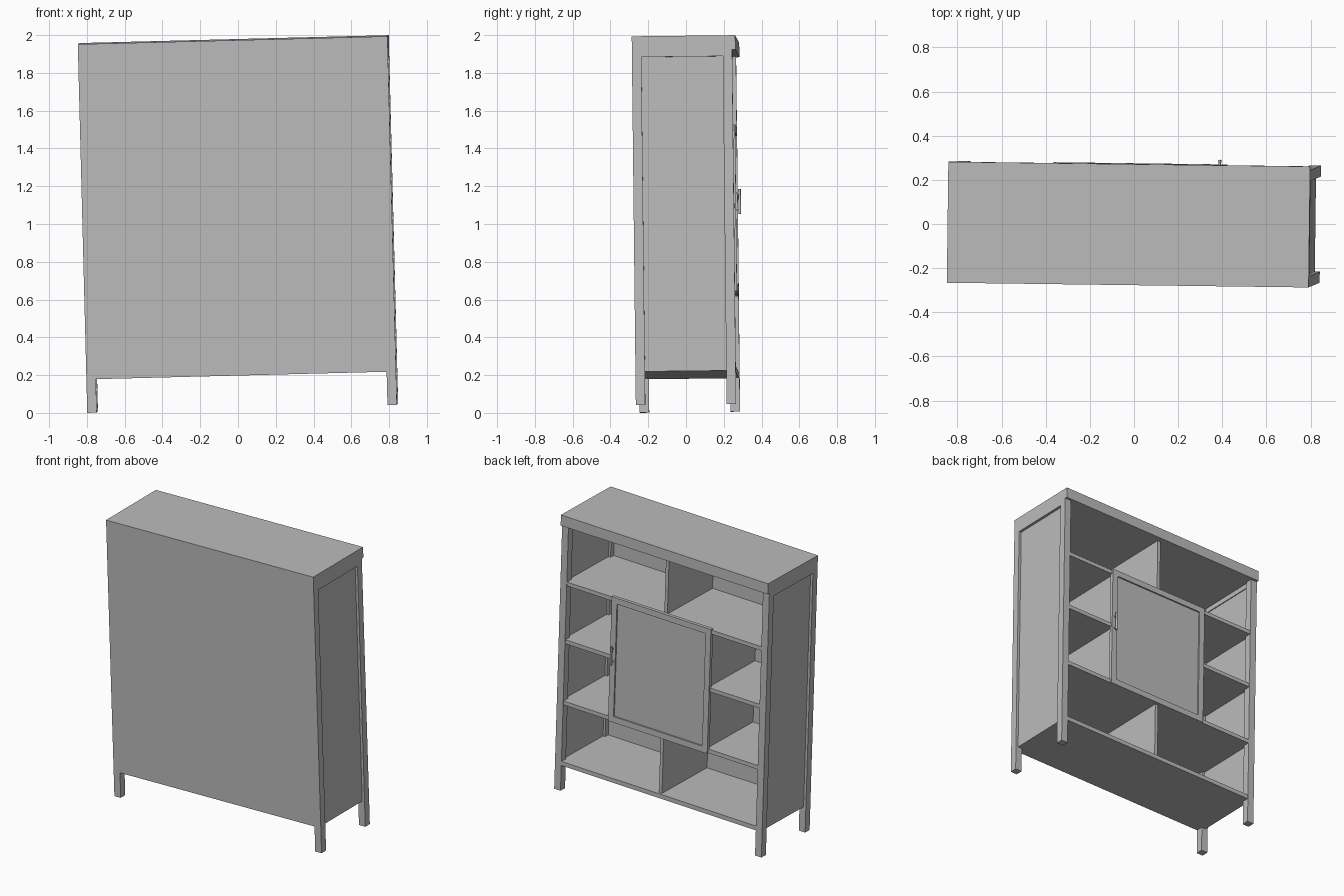
import bpy
from mathutils import Matrix, Euler, Vector

cube = bpy.data.objects.get("Cube")
if cube:
    bpy.data.objects.remove(cube, do_unlink=True)

grey = bpy.data.materials.new("plain grey")
grey.use_nodes = True
grey.diffuse_color = (0.5, 0.5, 0.5, 1)
grey.node_tree.nodes["Principled BSDF"].inputs["Base Color"].default_value = (0.5, 0.5, 0.5, 1)

# The whole cabinet leans slightly
TILT = Matrix.Translation((0, 0.008, 1.0)) @ Euler((0.0115, -0.0255, -0.013)).to_matrix().to_4x4()

W, H = 0.82, 0.976              # half width, half height
FRONT, BACK = -0.274, 0.257     # closed face and open face
CAP_BACK = 0.274
LEG = 0.05
FLOOR = 1.775                   # underside of the carcass, measured from the top


def finish(obj, name):
    obj.name = name
    obj.data.name = name
    obj.data.materials.append(grey)
    return obj


def box(name, x0, x1, y0, y1, top, bottom):
    """Box from extents; top and bottom are distances below the cabinet top."""
    lo, hi = Vector((x0, y0, H - bottom)), Vector((x1, y1, H - top))
    bpy.ops.mesh.primitive_cube_add(size=1)
    obj = bpy.context.object
    obj.data.transform(TILT @ Matrix.Translation((lo + hi) / 2) @ Matrix.Diagonal((*(hi - lo), 1)))
    return finish(obj, name)


# Top board
box("top_board", -W, W, FRONT, CAP_BACK, 0, 0.075)

# Legs, side rails and recessed side panels
for side, s in (("left", 1), ("right", -1)):
    def side_box(name, outer, inner, *rest):
        a, b = sorted((s * outer, s * inner))
        box(side + "_" + name, a, b, *rest)

    side_box("front_leg", W, W - LEG, FRONT, FRONT + LEG, 0.075, 2 * H)
    side_box("back_leg", W, W - LEG, BACK - LEG, BACK, 0.075, 2 * H)
    side_box("top_rail", W, W - 0.04, FRONT + LEG, BACK - LEG, 0.075, 0.11)
    side_box("side_panel", W - 0.018, W - 0.034, FRONT + LEG, BACK - LEG, 0.11, FLOOR)

# Closed face panel, flush between the legs
box("front_panel", LEG - W, W - LEG, FRONT, FRONT + 0.015, 0.075, FLOOR)

# Full-width boards, notched around the legs by a narrower front strip
inside = W - 0.034


def shelf(name, x0, x1, top, thick=0.028):
    box(name, x0, x1, FRONT + 0.015, BACK - LEG, top, top + thick)
    box(name + "_edge", max(x0, LEG - W), min(x1, W - LEG), BACK - LEG, BACK - 0.003, top, top + thick)


UPPER, MIDDLE, LOWER = 0.47, 0.88, 1.315
shelf("upper_shelf", -inside, inside, UPPER)
shelf("lower_shelf", -inside, inside, LOWER)
shelf("bottom_board", -inside, inside, FLOOR - 0.03, 0.03)

# Side shelves either side of the door compartment
DOOR_L, DOOR_R = 0.41, -0.375
shelf("left_middle_shelf", DOOR_L - 0.03, inside, MIDDLE)
shelf("right_middle_shelf", -inside, DOOR_R + 0.03, MIDDLE)

# Upright dividers
for name, x, top, bottom in (
    ("upper_divider", 0, 0.075, UPPER),
    ("lower_divider", 0, LOWER + 0.028, FLOOR - 0.03),
    ("left_divider", DOOR_L - 0.025, UPPER + 0.028, LOWER),
    ("right_divider", DOOR_R + 0.025, UPPER + 0.028, LOWER),
):
    box(name, x - 0.012, x + 0.012, FRONT + 0.015, BACK - 0.02, top, bottom)

# Framed door
D0, D1, FRAME = 0.462, 1.345, 0.042
Y0, Y1 = BACK - 0.018, BACK + 0.006
box("door_left_stile", DOOR_L - FRAME, DOOR_L, Y0, Y1, D0, D1)
box("door_right_stile", DOOR_R, DOOR_R + FRAME, Y0, Y1, D0, D1)
box("door_top_rail", DOOR_R + FRAME, DOOR_L - FRAME, Y0, Y1, D0, D0 + FRAME)
box("door_bottom_rail", DOOR_R + FRAME, DOOR_L - FRAME, Y0, Y1, D1 - FRAME, D1)
box("door_panel", DOOR_R + FRAME, DOOR_L - FRAME, Y0, Y1 - 0.01, D0 + FRAME, D1 - FRAME)

# Round pull handle with two short mounts
HX, HY, HZ = DOOR_L - 0.022, Y1 + 0.019, 0.87
bpy.ops.mesh.primitive_cylinder_add(vertices=16, radius=0.007, depth=0.13)
bar = bpy.context.object
bar.data.transform(TILT @ Matrix.Translation((HX, HY, H - HZ)))
finish(bar, "door_handle_bar")
bpy.ops.object.shade_smooth_by_angle()
for name, z in (("upper", HZ - 0.045), ("lower", HZ + 0.045)):
    box("door_handle_" + name + "_mount", HX - 0.005, HX + 0.005, Y1, HY, z - 0.005, z + 0.005)
